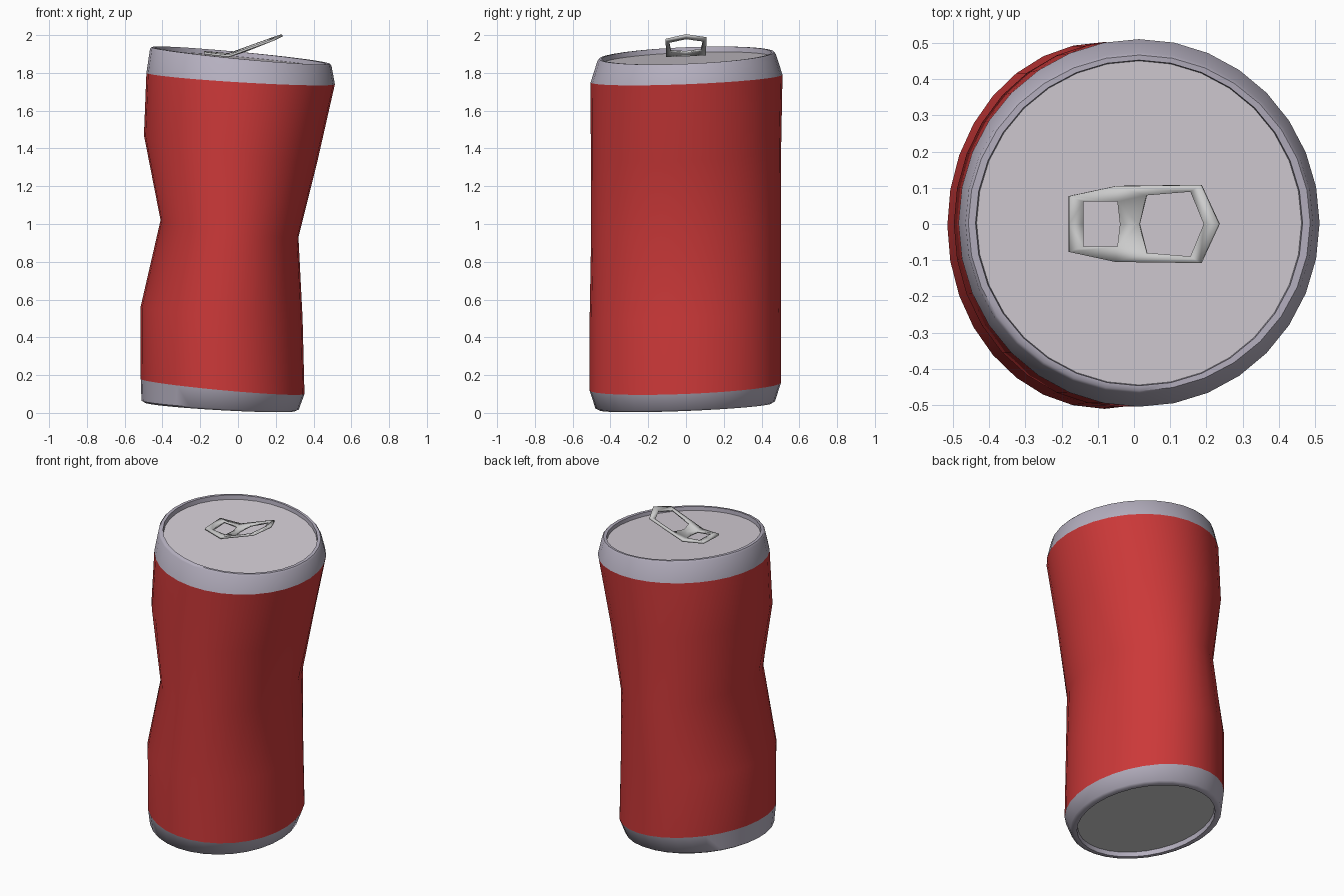
import bpy, bmesh, math

if "Cube" in bpy.data.objects:
    bpy.data.objects.remove(bpy.data.objects["Cube"])

SIDES = 32
SLOPE_Y = 0.04  # every ring also leans slightly towards the front


def material(name, rgb):
    m = bpy.data.materials.new(name)
    m.diffuse_color = (*rgb, 1)
    m.use_nodes = True
    m.node_tree.nodes["Principled BSDF"].inputs["Base Color"].default_value = m.diffuse_color
    return m


red = material("red_paint", (0.60, 0.04, 0.04))
metal = material("pale_metal", (0.46, 0.43, 0.52))
lid_metal = material("lid_metal", (0.66, 0.62, 0.67))


def finish(bm, name, mat, angle):
    bmesh.ops.recalc_face_normals(bm, faces=bm.faces)
    me = bpy.data.meshes.new(name)
    bm.to_mesh(me)
    bm.free()
    ob = bpy.data.objects.new(name, me)
    bpy.context.collection.objects.link(ob)
    if mat:
        me.materials.append(mat)
    bpy.ops.object.select_all(action='DESELECT')
    ob.select_set(True)
    bpy.context.view_layer.objects.active = ob
    bpy.ops.object.shade_smooth_by_angle(angle=math.radians(angle))
    return ob


def loft(name, rings, mat, angle=50, fill=False):
    """Tilted ellipses: left x, left z, right x, right z, y radius, y centre."""
    bm = bmesh.new()
    loops = []
    for lx, lz, rx, rz, ry, cy in rings:
        loop = []
        for i in range(SIDES):
            a = 2 * math.pi * i / SIDES
            c, s = math.cos(a), math.sin(a)
            loop.append(bm.verts.new(((lx + rx) / 2 + (rx - lx) / 2 * c, cy + ry * s,
                                      (lz + rz) / 2 + (rz - lz) / 2 * c + SLOPE_Y * ry * s)))
        loops.append(loop)
    for a, b in zip(loops, loops[1:]):
        for i in range(SIDES):
            j = (i + 1) % SIDES
            bm.faces.new((a[i], a[j], b[j], b[i]))
    if fill:
        bm.faces.new(loops[-1])
    return finish(bm, name, mat, angle)


# crushed painted body
low = (-0.515, 0.18, 0.352, 0.10, 0.507, -0.004)
high = (-0.485, 1.80, 0.513, 1.74, 0.508, 0.003)
loft("can_body", [
    low,
    (-0.516, 0.56, 0.342, 0.50, 0.506, -0.004),
    (-0.41, 1.02, 0.32, 0.93, 0.502, 0),
    (-0.498, 1.47, 0.42, 1.33, 0.504, 0),
    high], red)

# top rim with its inner wall
lid_ring = (-0.435, 1.908, 0.463, 1.825, 0.448, 0.003)
loft("top_rim", [
    high,
    (-0.466, 1.926, 0.495, 1.838, 0.472, 0.003),
    (-0.458, 1.936, 0.487, 1.848, 0.464, 0.003),
    (-0.438, 1.936, 0.466, 1.848, 0.450, 0.003),
    lid_ring], metal)
loft("lid", [lid_ring], lid_metal, fill=True)

# bottom rim and recessed base
base_ring = (-0.468, 0.085, 0.278, 0.035, 0.435, -0.004)
loft("bottom_rim", [
    low,
    (-0.511, 0.065, 0.322, 0.018, 0.475, -0.004),
    (-0.495, 0.055, 0.305, 0.010, 0.458, -0.004),
    (-0.472, 0.055, 0.282, 0.010, 0.438, -0.004),
    base_ring], metal)
loft("base", [base_ring], None, fill=True)


# bent pull tab, half outline mirrored across y
def tab_z(x):
    return 1.907 - 0.1 * (x + 0.18) if x < -0.03 else 1.892 + 0.405 * (x + 0.03)


P = dict(c0=(-.18, 0), o0=(-.18, .077), o1=(-.05, .105), o2=(.185, .108), o3=(.235, 0),
         h0c=(-.14, 0), h0=(-.14, .062), h1=(-.045, .062), h1c=(-.037, 0),
         g0c=(.015, 0), g1=(.035, .08), g2=(.158, .09), g3c=(.195, 0))
FACES = ["c0 h0c h0 o0", "o0 h0 h1 o1", "h1 h1c g0c g1", "o1 h1 g1", "o1 g1 g2 o2", "o2 g2 g3c o3"]
bm = bmesh.new()
for side in (1, -1):
    vs = {k: bm.verts.new((x, side * y, tab_z(x) + SLOPE_Y * side * y)) for k, (x, y) in P.items()}
    for f in FACES:
        bm.faces.new([vs[k] for k in f.split()])
bmesh.ops.remove_doubles(bm, verts=bm.verts, dist=0.0005)
tab = finish(bm, "pull_tab", None, 40)
sol = tab.modifiers.new("thickness", 'SOLIDIFY')
sol.thickness = 0.012
sol.offset = 0
